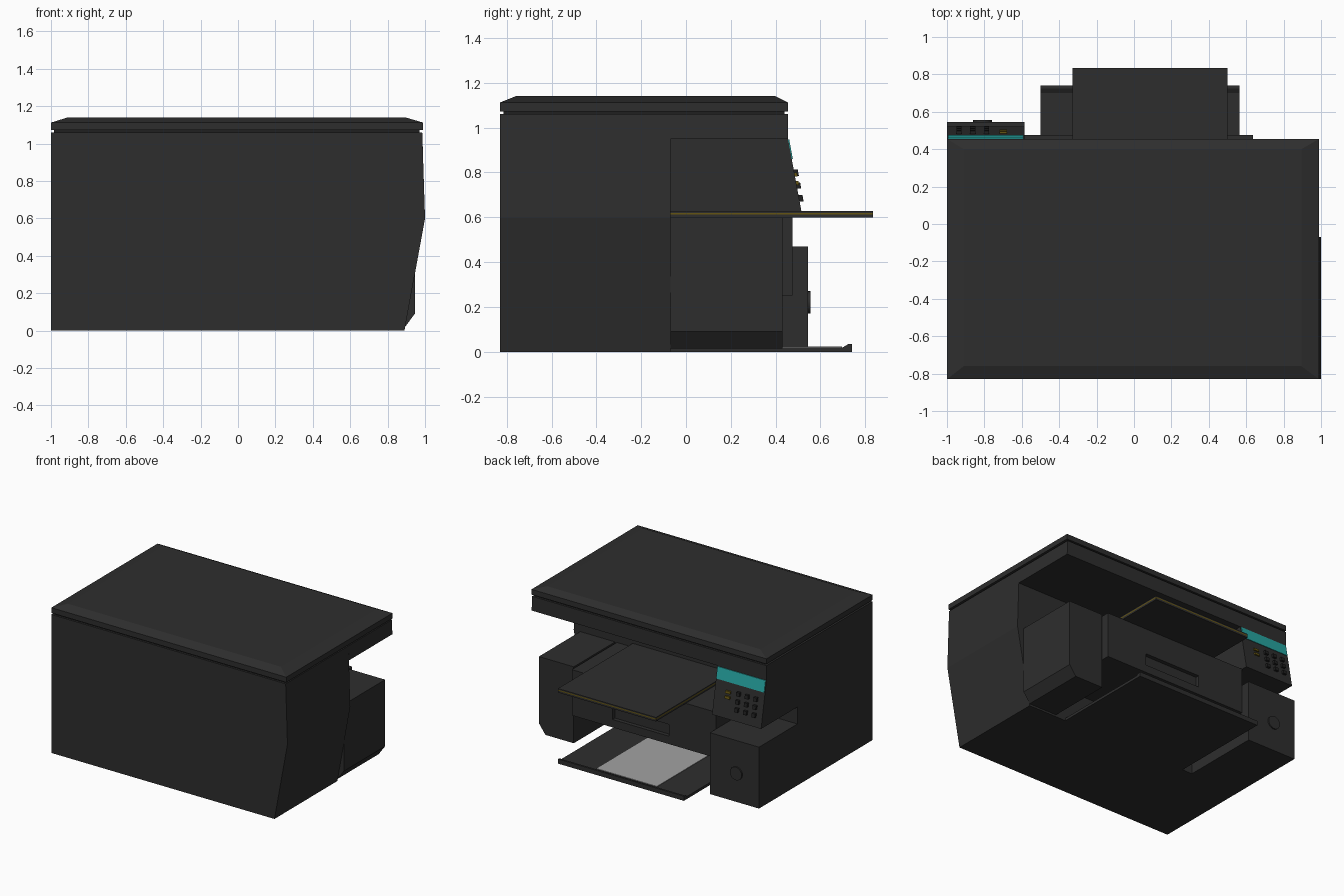
import bpy
import bmesh
from mathutils import Vector

if "Cube" in bpy.data.objects:
    bpy.data.objects.remove(bpy.data.objects["Cube"], do_unlink=True)


def material(name, rgb):
    m = bpy.data.materials.new(name)
    m.use_nodes = True
    m.diffuse_color = (*rgb, 1)
    m.node_tree.nodes["Principled BSDF"].inputs["Base Color"].default_value = (*rgb, 1)
    return m


CASE = material("dark grey plastic", (0.027, 0.027, 0.027))
BLACK = material("black plastic", (0.014, 0.014, 0.014))
TEAL = material("teal screen", (0.02, 0.38, 0.36))
GOLD = material("dull gold", (0.13, 0.09, 0.006))
PAPER = material("paper", (0.36, 0.36, 0.36))


def finish(name, bm, mat):
    bmesh.ops.recalc_face_normals(bm, faces=bm.faces)
    mesh = bpy.data.meshes.new(name)
    bm.to_mesh(mesh)
    bm.free()
    mesh.materials.append(mat)
    obj = bpy.data.objects.new(name, mesh)
    bpy.context.collection.objects.link(obj)
    return obj


def prism(name, profile, axis, start, end, mat=CASE):
    """Extrude a closed profile: (x, z) points along y, or (y, z) points along x."""
    bm = bmesh.new()
    place = (lambda a, b: (a, start, b)) if axis == "y" else (lambda a, b: (start, a, b))
    face = bm.faces.new([bm.verts.new(place(a, b)) for a, b in profile])
    move = Vector((0, end - start, 0) if axis == "y" else (end - start, 0, 0))
    out = bmesh.ops.extrude_face_region(bm, geom=[face])
    bmesh.ops.translate(bm, vec=move, verts=[v for v in out["geom"] if isinstance(v, bmesh.types.BMVert)])
    return finish(name, bm, mat)


def box(name, x, y, z, mat=CASE):
    return prism(name, [(x[0], z[0]), (x[1], z[0]), (x[1], z[1]), (x[0], z[1])], "y", *y, mat)


def cut(obj, cutter):
    mod = obj.modifiers.new("cut", "BOOLEAN")
    mod.operation = "DIFFERENCE"
    mod.solver = "EXACT"
    mod.object = cutter
    cutter.hide_render = True
    cutter.hide_viewport = True


FRONT, BACK, MID = -0.83, 0.455, -0.07

# Main body with a bent side wall, and the scanner band that overhangs the trays
prism("main_body", [(-1, 0), (0.89, 0), (1, 0.6), (0.985, 1.06), (-1, 1.06)], "y", FRONT, MID)
prism("scanner_band", [(-1, 0.95), (0.989, 0.95), (0.985, 1.06), (-1, 1.06)], "y", MID, BACK)
box("lid_seam", (-0.985, 0.97), (FRONT + 0.015, BACK - 0.015), (1.06, 1.075), BLACK)

# Lid with a bevelled top rim
lid = box("lid", (-1, 0.99), (FRONT, BACK), (1.072, 1.112))
bm = bmesh.new()
bm.from_mesh(lid.data)
top = max(bm.faces, key=lambda f: f.calc_center_median().z)
out = bmesh.ops.extrude_face_region(bm, geom=[top])
bmesh.ops.delete(bm, geom=[top], context="FACES_ONLY")
for v in out["geom"]:
    if isinstance(v, bmesh.types.BMVert):
        v.co.x += -0.095 if v.co.x > 0 else 0.09
        v.co.y += -0.055 if v.co.y > 0 else 0.07
        v.co.z = 1.14
bmesh.ops.recalc_face_normals(bm, faces=bm.faces)
bm.to_mesh(lid.data)
bm.free()

# Lower side housings
prism("chamfered_housing", [(0.65, 0.015), (0.89, 0.015), (0.945, 0.09), (0.945, 0.6), (0.65, 0.6)],
      "y", MID, 0.43)
prism("ink_housing", [(MID, 0), (0.545, 0), (0.545, 0.47), (0.08, 0.47), (0.08, 0.6), (MID, 0.6)],
      "x", -1, -0.585)

# Round knob on the ink housing
bm = bmesh.new()
bmesh.ops.create_cone(bm, cap_ends=True, segments=24, radius1=0.05, radius2=0.05, depth=0.03)
for v in bm.verts:
    v.co = Vector((v.co.x - 0.81, v.co.z + 0.54, v.co.y + 0.22))
knob = finish("round_knob", bm, CASE)

# Paper feed unit with a handle recess
feed = box("feed_unit", (-0.585, 0.635), (MID, 0.475), (0.25, 0.6))
cut(feed, box("handle_cutter", (-0.19, 0.29), (0.445, 0.52), (0.31, 0.4)))

# Sloped control panel
prism("control_panel", [(MID, 0.6), (0.52, 0.6), (BACK, 0.95), (MID, 0.95)], "x", -1, -0.585)


def panel_plate(name, x, z, thick, mat):
    """A plate lying on the slope of the control panel."""
    def slope(h):
        return BACK + (0.95 - h) / 0.35 * (0.52 - BACK)
    prism(name, [(slope(z[0]) - 0.003, z[0]), (slope(z[0]) + thick, z[0]),
                 (slope(z[1]) + thick, z[1]), (slope(z[1]) - 0.003, z[1])], "x", *x, mat)


panel_plate("screen", (-0.995, -0.59), (0.86, 0.947), 0.005, TEAL)
for row in range(3):
    for col in range(3):
        x, z = -0.935 + col * 0.073, 0.685 + row * 0.057
        panel_plate("keypad_button", (x - 0.014, x + 0.014), (z - 0.014, z + 0.014), 0.018, BLACK)
for z in (0.752, 0.79):
    panel_plate("gold_button", (-0.72, -0.68), (z - 0.009, z + 0.009), 0.012, GOLD)

# Upper tray: base, gold layer and dark top
for name, z, mat in (("upper_tray_base", (0.598, 0.612), CASE),
                     ("upper_tray_gold_edge", (0.612, 0.62), GOLD),
                     ("upper_tray_top", (0.62, 0.629), CASE)):
    box(name, (-0.33, 0.5), (MID, 0.835), z, mat)

# Lower tray with a raised lip, and the sheet lying on it
prism("lower_tray", [(MID, 0), (0.74, 0), (0.74, 0.035), (0.725, 0.035), (0.7, 0.02), (MID, 0.02)],
      "x", -0.5, 0.565)
box("paper_sheet", (-0.24, 0.27), (MID, 0.695), (0.02, 0.024), PAPER)

# Smooth the round knob only, keeping its rim sharp
bpy.ops.object.select_all(action="DESELECT")
knob.select_set(True)
bpy.context.view_layer.objects.active = knob
bpy.ops.object.shade_smooth_by_angle()
